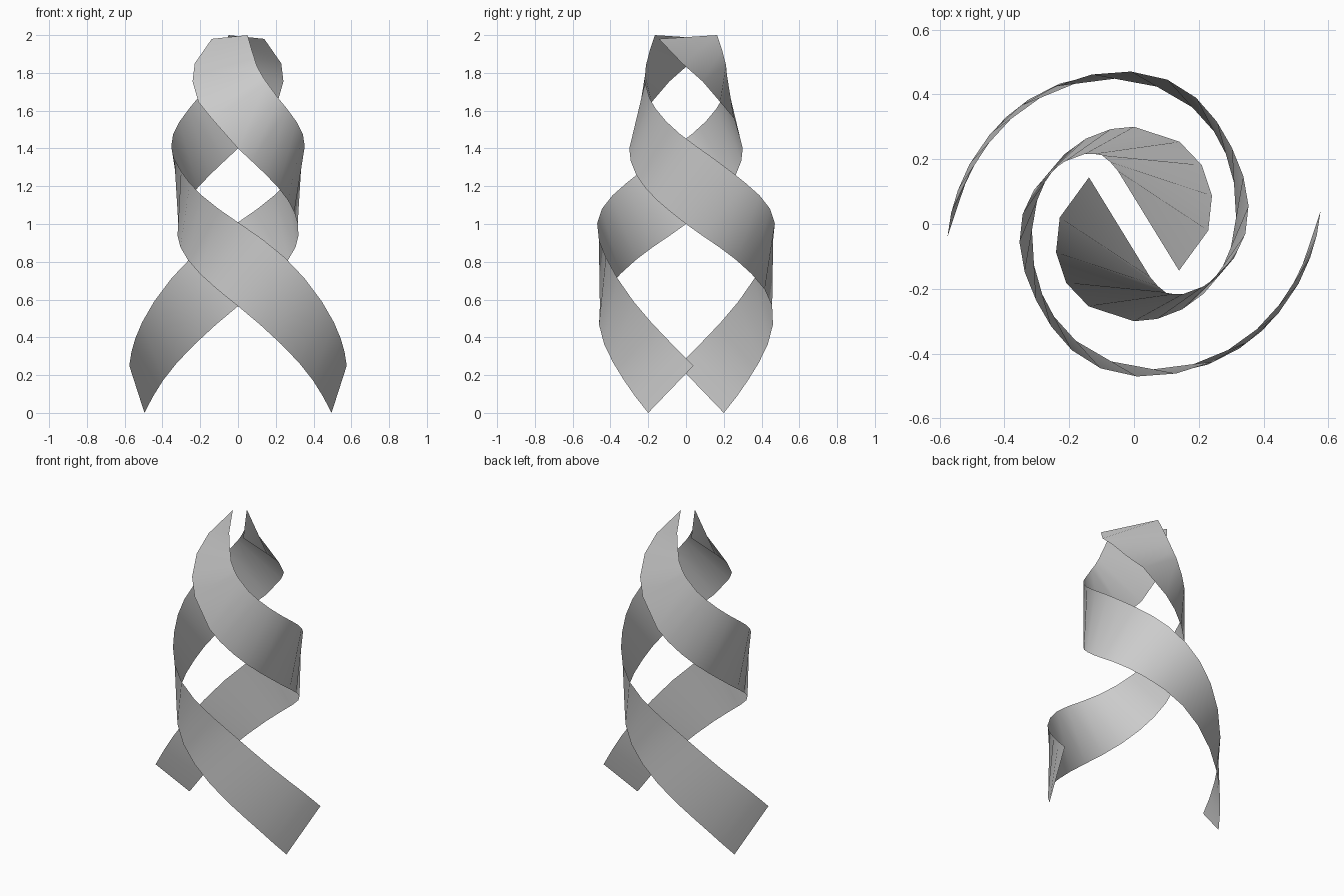
import bpy
import bmesh
from math import radians, cos, sin, pi
from mathutils import Vector

STEPS = 3         # segments between neighbouring rungs
COARSE_FROM = -270  # past this angle the tip has one segment per rung

# Rungs of one ribbon: angle, radius, height of the lower edge, then of the upper edge
RUNGS = [
    (-22, .534, 0, 4, .577, .25),
    (-50, .503, .265, -20, .54, .48),
    (-90, .456, .565, -60, .49, .825),
    (-135, .375, .81, -103, .457, 1.08),
    (-180, .316, 1, -142, .383, 1.28),
    (-225, .304, 1.19, -185, .345, 1.475),
    (-270, .3, 1.4, -222, .288, 1.665),
    (-299, .29, 1.56, -235, .264, 1.75),
    (-319, .277, 1.645, -240, .25, 1.79),
    (-340, .256, 1.755, -245, .234, 1.84),
    (-365, .23, 1.85, -249, .205, 1.92),
    (-406, .2, 1.98, -253, .172, 2),
]


def remove_default_cube():
    cube = bpy.data.objects.get("Cube")
    if cube:
        bpy.data.objects.remove(cube, do_unlink=True)


def make_material(name, color):
    mat = bpy.data.materials.new(name)
    mat.use_nodes = True
    mat.diffuse_color = color
    for node in mat.node_tree.nodes:
        if node.type == 'BSDF_PRINCIPLED':
            node.inputs["Base Color"].default_value = color
    return mat


def catmull_rom(before, start, end, after, t):
    """Smooth blend between two neighbouring rung values."""
    a = 2 * start
    b = end - before
    c = 2 * before - 5 * start + 4 * end - after
    d = 3 * start - before - 3 * end + after
    return (a + t * (b + t * (c + t * d))) / 2


def smooth_rungs(rungs):
    last = len(rungs) - 1
    first_ghost = [2 * p - q for p, q in zip(rungs[0], rungs[1])]
    last_ghost = [2 * p - q for p, q in zip(rungs[last], rungs[last - 1])]
    padded = [first_ghost, *rungs, last_ghost]
    result = []
    for i in range(last):
        window = padded[i:i + 4]
        steps = STEPS if rungs[i][0] > COARSE_FROM else 1
        for k in range(steps):
            result.append([catmull_rom(*values, k / steps) for values in zip(*window)])
    result.append(rungs[last])
    return result


def polar(angle, radius, height):
    a = radians(angle)
    return Vector((radius * cos(a), radius * sin(a), height))


def build_ribbon(name, turn, material):
    bm = bmesh.new()
    previous = None
    for rung in smooth_rungs(RUNGS):
        lower = bm.verts.new(polar(*rung[:3]))
        upper = bm.verts.new(polar(*rung[3:]))
        if previous:
            # Wound so that the normals point away from the axis
            bm.faces.new((previous[0], previous[1], upper, lower))
        previous = (lower, upper)
    for face in bm.faces:
        face.smooth = True
    mesh = bpy.data.meshes.new(name)
    bm.to_mesh(mesh)
    bm.free()
    mesh.materials.append(material)
    ribbon = bpy.data.objects.new(name, mesh)
    ribbon.rotation_euler.z = turn
    bpy.context.collection.objects.link(ribbon)
    return ribbon


remove_default_cube()
grey = make_material("plain grey", (.6, .6, .6, 1))

# Two identical ribbons, half a turn apart
build_ribbon("left_ribbon", 0, grey)
build_ribbon("right_ribbon", pi, grey)
